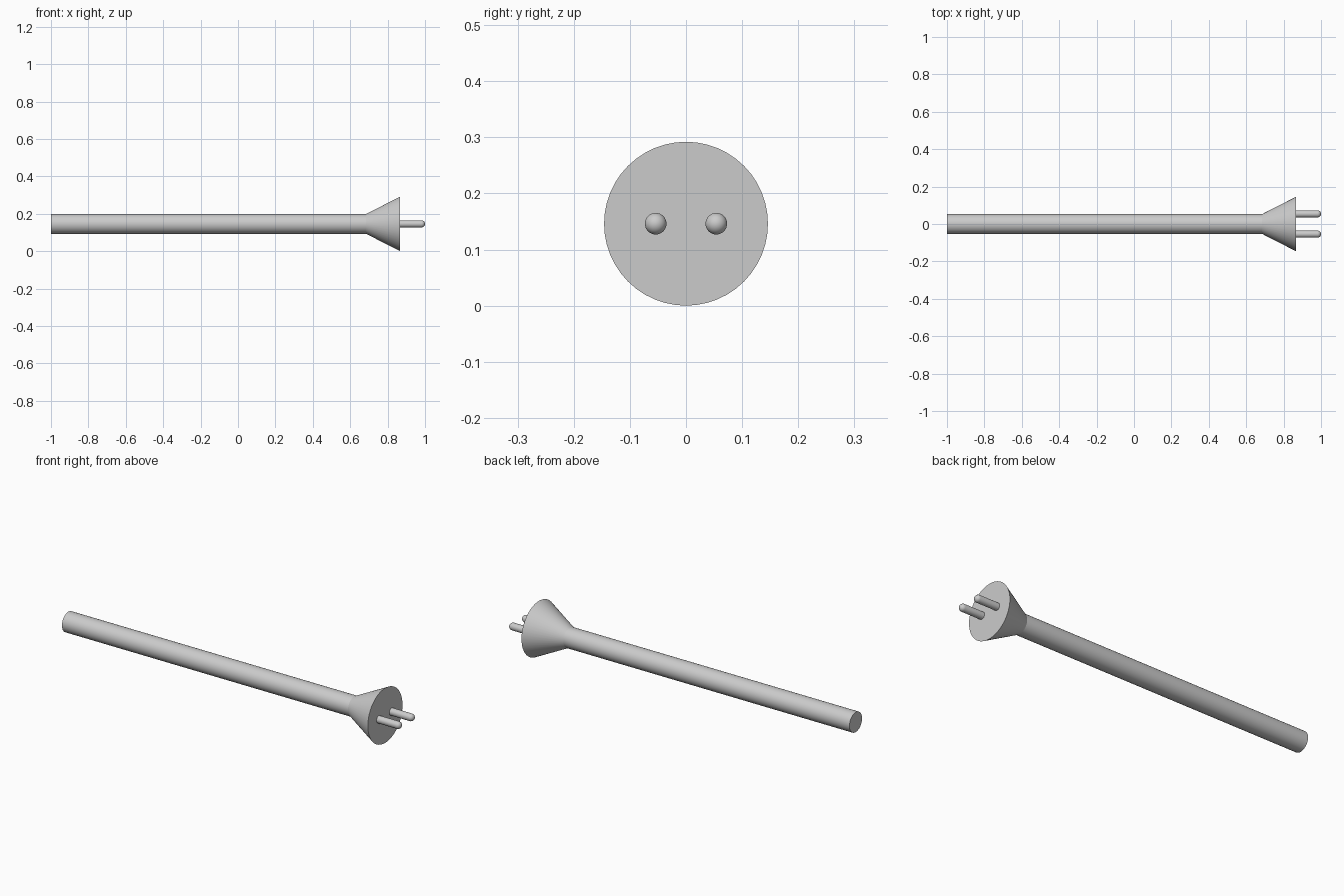
import bpy, bmesh, math

if "Cube" in bpy.data.objects:
    bpy.data.objects.remove(bpy.data.objects["Cube"])

AXIS_Z = 0.146


def lathe(name, profile, sides, y=0.0):
    """Revolve (x, radius) points about a line parallel to X; zero radius closes an end."""
    bm = bmesh.new()
    verts = [bm.verts.new((x, y, AXIS_Z + r)) for x, r in profile]
    edges = [bm.edges.new(pair) for pair in zip(verts, verts[1:])]
    bmesh.ops.spin(bm, geom=verts + edges, cent=(0, y, AXIS_Z), axis=(1, 0, 0),
                   angle=math.tau, steps=sides, use_merge=True)
    bmesh.ops.remove_doubles(bm, verts=bm.verts, dist=1e-5)
    bmesh.ops.recalc_face_normals(bm, faces=bm.faces)
    # open tubes: make sure the sides face away from the axis
    side = max(bm.faces, key=lambda f: f.calc_area() * (abs(f.normal.x) < 0.9))
    c = side.calc_center_median()
    if side.normal.y * (c.y - y) + side.normal.z * (c.z - AXIS_Z) < 0:
        bmesh.ops.reverse_faces(bm, faces=bm.faces)
    mesh = bpy.data.meshes.new(name)
    bm.to_mesh(mesh)
    bm.free()
    ob = bpy.data.objects.new(name, mesh)
    bpy.context.collection.objects.link(ob)
    bpy.ops.object.select_all(action='DESELECT')
    ob.select_set(True)
    bpy.context.view_layer.objects.active = ob
    bpy.ops.object.shade_smooth_by_angle(angle=math.radians(25))
    return ob


# Cable, capped at its free end
lathe("cable", [(-1, 0), (-1, 0.053), (0.685, 0.053)], 48)

# Flared plug body with a flat face
lathe("plug_body", [(0.685, 0.053), (0.867, 0.146), (0.867, 0)], 48)

# Two round-tipped contact pins
R = 0.0192
tip = [(1 - R + R * math.sin(a), R * math.cos(a))
       for a in (i * math.pi / 16 for i in range(8))] + [(1, 0)]
for name, y in (("pin_left", -0.054), ("pin_right", 0.054)):
    lathe(name, [(0.867, R)] + tip, 32, y)
